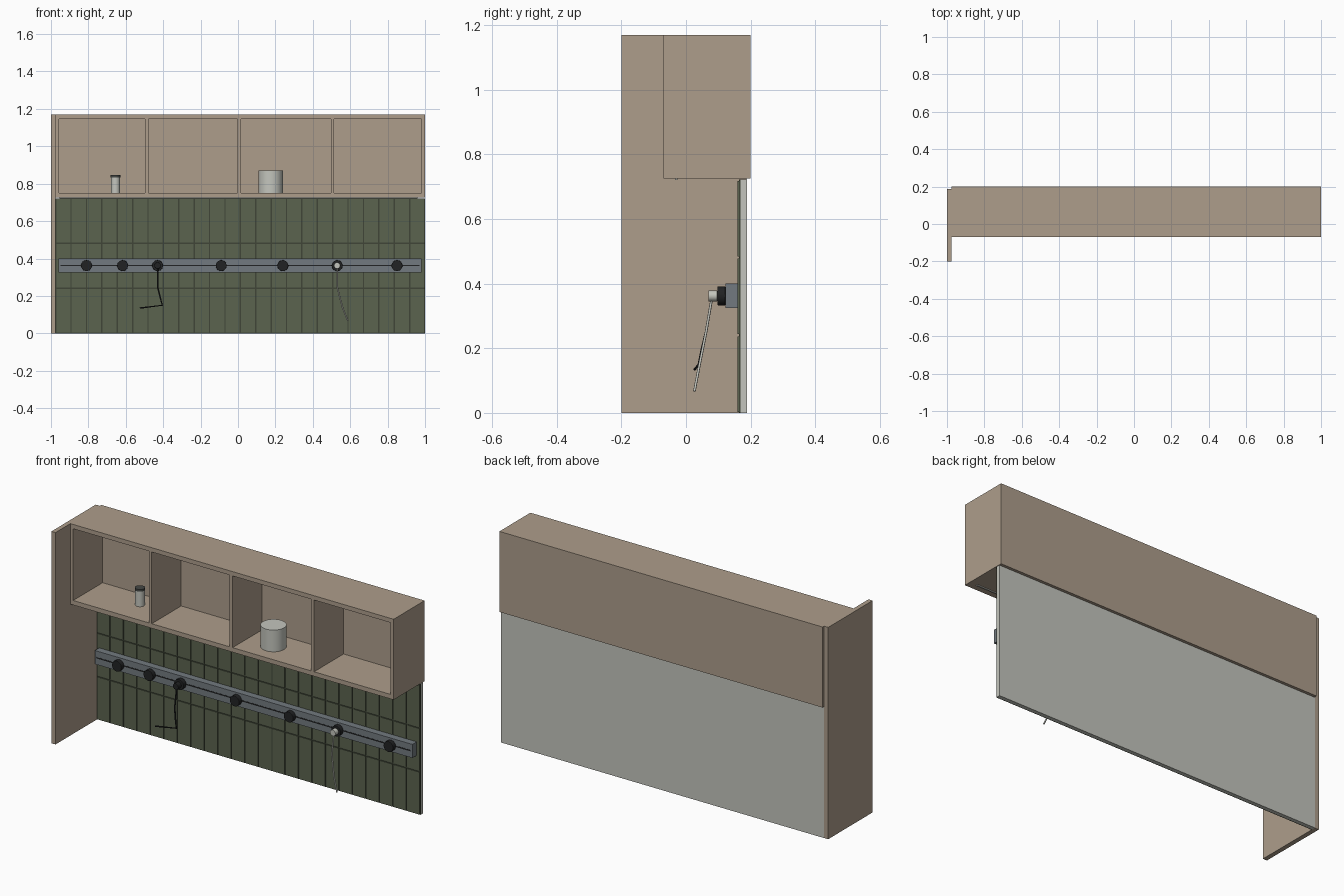
import bpy, bmesh, math
from mathutils import Matrix

if "Cube" in bpy.data.objects:
    bpy.data.objects.remove(bpy.data.objects["Cube"])


def mat(name, r, g, b):
    m = bpy.data.materials.new(name)
    m.diffuse_color = (r, g, b, 1)
    m.use_nodes = True
    m.node_tree.nodes["Principled BSDF"].inputs["Base Color"].default_value = m.diffuse_color
    return m


WOOD = mat("beige_wood", 0.42, 0.34, 0.26)
TILE = mat("green_tile", 0.105, 0.125, 0.078)
GROUT = mat("dark_grout", 0.05, 0.06, 0.038)
PALE = mat("pale_grey", 0.55, 0.56, 0.51)
RAIL = mat("rail_grey", 0.17, 0.195, 0.215)
BLACK = mat("black", 0.015, 0.016, 0.017)
LID = mat("dark_lid", 0.06, 0.065, 0.06)


def finish(name, bm, m):
    me = bpy.data.meshes.new(name)
    bm.to_mesh(me)
    bm.free()
    me.materials.append(m)
    ob = bpy.data.objects.new(name, me)
    bpy.context.collection.objects.link(ob)
    return ob


def add_box(bm, x0, x1, y0, y1, z0, z1):
    mx = Matrix.Translation(((x0 + x1) / 2, (y0 + y1) / 2, (z0 + z1) / 2))
    bmesh.ops.create_cube(bm, size=1, matrix=mx @ Matrix.Diagonal((x1 - x0, y1 - y0, z1 - z0, 1)))


def box(name, m, *b):
    bm = bmesh.new()
    add_box(bm, *b)
    return finish(name, bm, m)


def cyl(name, m, r, length, loc, along_y=False, bevel=0.0):
    bm = bmesh.new()
    mx = Matrix.Translation(loc)
    if along_y:
        mx = mx @ Matrix.Rotation(math.pi / 2, 4, 'X')
    bmesh.ops.create_cone(bm, cap_ends=True, segments=32, radius1=r, radius2=r, depth=length, matrix=mx)
    for f in bm.faces:
        f.smooth = len(f.verts) == 4
    for e in bm.edges:
        e.smooth = all(f.smooth for f in e.link_faces)
    ob = finish(name, bm, m)
    if bevel:
        mod = ob.modifiers.new("bevel", 'BEVEL')
        mod.width, mod.segments = bevel, 2
    return ob


def cable(name, m, pts, r=0.004):
    cu = bpy.data.curves.new(name, 'CURVE')
    cu.dimensions = '3D'
    cu.bevel_depth, cu.bevel_resolution, cu.use_fill_caps = r, 2, True
    sp = cu.splines.new('POLY')
    sp.points.add(len(pts) - 1)
    for p, c in zip(sp.points, pts):
        p.co = (*c, 1)
    cu.materials.append(m)
    bpy.context.collection.objects.link(bpy.data.objects.new(name, cu))


# tall side panel on the left
box("side_panel", WOOD, -1, -0.975, -0.2, 0.187, 0, 1.17)

# open wall cabinet
box("cabinet_top", WOOD, -0.975, 1, -0.07, 0.2, 1.146, 1.17)
box("cabinet_bottom", WOOD, -0.975, 1, -0.07, 0.2, 0.725, 0.75)
box("cabinet_back", WOOD, -0.975, 1, 0.187, 0.2, 0.75, 1.146)
box("cabinet_left", WOOD, -0.975, -0.958, -0.07, 0.187, 0.75, 1.146)
box("cabinet_right", WOOD, 0.982, 1, -0.07, 0.187, 0.75, 1.146)
for i, x in enumerate((-0.487, 0.007, 0.505)):
    box(f"cabinet_divider_{i + 1}", WOOD, x - 0.009, x + 0.009, -0.07, 0.187, 0.75, 1.146)
box("light_strip", PALE, -0.955, 0.96, -0.034, -0.026, 0.72, 0.725)

# backing board, grout and 24 x 3 wall tiles
box("backing_board", PALE, -0.975, 1, 0.168, 0.188, 0, 0.722)
box("grout", GROUT, -0.975, 1, 0.164, 0.168, 0, 0.722)
bm = bmesh.new()
w, h, gap = 1.975 / 24, 0.24, 0.0035
for i in range(24):
    for j in range(3):
        x, z = -0.975 + i * w, j * (h + 0.0005)
        add_box(bm, x + gap, x + w - gap, 0.16, 0.166, z + gap, z + h - gap)
finish("wall_tiles", bm, TILE)

# power rail with slot
box("power_rail", RAIL, -0.96, 0.98, 0.122, 0.16, 0.325, 0.4)
box("rail_slot", BLACK, -0.95, 0.97, 0.121, 0.123, 0.359, 0.366)

# round sockets on the rail
for i, x in enumerate((-0.81, -0.617, -0.43, -0.09, 0.24, 0.53, 0.85)):
    cyl(f"socket_{i + 1}", BLACK, 0.029, 0.025, (x, 0.1095, 0.362), True, 0.002)

# plugs and hanging cables
for name, m, x in (("black_plug", BLACK, -0.43), ("white_plug", PALE, 0.53)):
    cyl(name, m, 0.017, 0.028, (x, 0.083, 0.362), True, 0.002)
cable("black_cable", BLACK, [(-0.43, 0.08, 0.355), (-0.43, 0.062, 0.25), (-0.418, 0.05, 0.2),
                             (-0.405, 0.04, 0.15), (-0.525, 0.027, 0.135)])
cable("white_cable", PALE, [(0.53, 0.08, 0.355), (0.53, 0.062, 0.25), (0.545, 0.05, 0.19),
                            (0.56, 0.039, 0.135), (0.587, 0.026, 0.067)])

# containers on the shelf
cyl("small_jar", PALE, 0.024, 0.085, (-0.655, 0.08, 0.7925))
cyl("small_jar_lid", LID, 0.0255, 0.012, (-0.655, 0.08, 0.84))
cyl("large_canister", PALE, 0.065, 0.12, (0.175, 0.06, 0.81))
